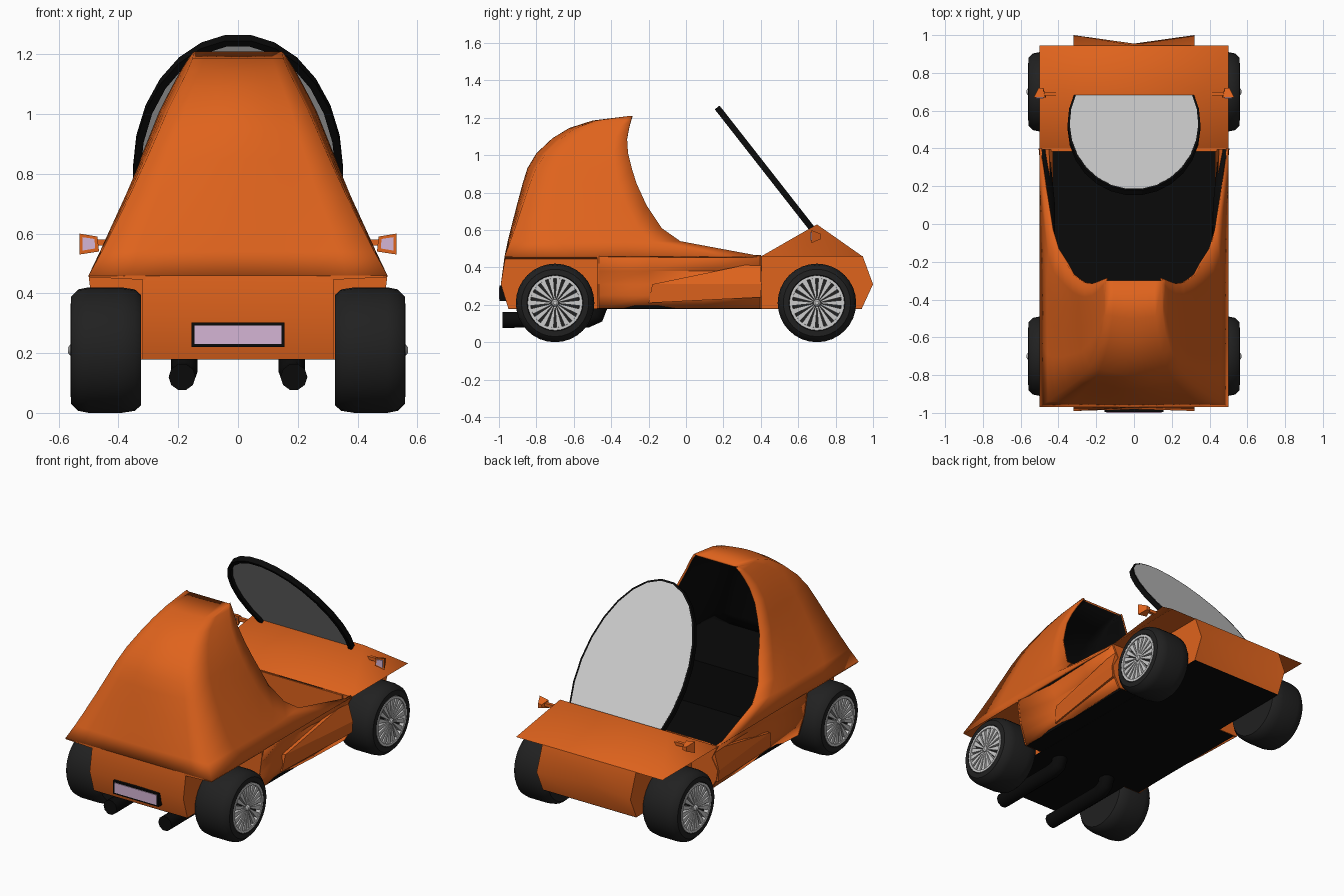
import bpy, bmesh, math
from mathutils import Vector

if "Cube" in bpy.data.objects:
    bpy.data.objects.remove(bpy.data.objects["Cube"])


def mat(name, r, g, b):
    m = bpy.data.materials.new(name)
    m.diffuse_color = (r, g, b, 1)
    m.use_nodes = True
    m.node_tree.nodes["Principled BSDF"].inputs["Base Color"].default_value = m.diffuse_color
    return m


ORANGE = mat("orange_paint", 0.74, 0.125, 0.012)
BLACK = mat("black_trim", 0.003, 0.003, 0.003)
RUBBER = mat("rubber", 0.015, 0.015, 0.015)
PINK = mat("pale_pink", 0.66, 0.46, 0.66)
GLASS = mat("grey_glass", 0.55, 0.55, 0.55)
BOX_FACES = [(0, 1, 2, 3), (4, 5, 6, 7), (0, 1, 5, 4), (1, 2, 6, 5), (2, 3, 7, 6), (3, 0, 4, 7)]


def mesh(name, verts, faces, *mats, smooth=None, recalc=True):
    me = bpy.data.meshes.new(name)
    me.from_pydata([tuple(v) for v in verts], [], faces)
    if recalc:
        bm = bmesh.new()
        bm.from_mesh(me)
        bmesh.ops.remove_doubles(bm, verts=bm.verts, dist=1e-5)
        bmesh.ops.recalc_face_normals(bm, faces=bm.faces)
        bm.to_mesh(me)
        bm.free()
    for m in mats:
        me.materials.append(m)
    ob = bpy.data.objects.new(name, me)
    bpy.context.collection.objects.link(ob)
    if smooth:
        bpy.ops.object.select_all(action='DESELECT')
        ob.select_set(True)
        bpy.context.view_layer.objects.active = ob
        bpy.ops.object.shade_smooth_by_angle(angle=math.radians(smooth))
    return ob


def grid_faces(rows, cols):
    return [(j * cols + i, j * cols + i + 1, (j + 1) * cols + i + 1, (j + 1) * cols + i)
            for j in range(rows - 1) for i in range(cols - 1)]


def shell(name, rows, smooth):
    """Painted skin with a black lining."""
    ob = mesh(name, [p for r in rows for p in r], grid_faces(len(rows), len(rows[0])),
              ORANGE, BLACK, smooth=smooth, recalc=False)
    s = ob.modifiers.new("lining", 'SOLIDIFY')
    s.thickness, s.offset, s.material_offset = 0.012, -1, 1
    return ob


def prism(name, poly, a, b, m, axis=0):
    """Extrude a 2D outline along an axis between a and b."""
    n = len(poly)
    verts = []
    for d in (a, b):
        for p in poly:
            q = list(p)
            q.insert(axis, d)
            verts.append(q)
    faces = [tuple(range(n)), tuple(range(n, 2 * n))]
    faces += [(i, (i + 1) % n, n + (i + 1) % n, n + i) for i in range(n)]
    return mesh(name, verts, faces, m)


def box(name, x0, x1, y0, y1, z0, z1, m):
    return prism(name, [(y0, z0), (y1, z0), (y1, z1), (y0, z1)], x0, x1, m)


def lathe(name, profile, c, side, m, steps=32):
    """Revolve (x, radius) points around the axle."""
    rows = [[(side * x, c[0] + r * math.cos(k * math.tau / steps), c[1] + r * math.sin(k * math.tau / steps))
             for k in range(steps + 1)] for x, r in profile]
    return mesh(name, [p for r in rows for p in r], grid_faces(len(rows), steps + 1), *([m] if m else []), smooth=35)


# rear hood: plan sections (z, back y, opening y, half width, squareness)
levels = [(.46, -.97, .40, .50, 1), (.54, -.953, -.03, .463, .95), (.61, -.936, -.13, .432, .91),
          (.73, -.905, -.21, .378, .85), (.85, -.873, -.265, .327, .78), (.93, -.848, -.29, .295, .72),
          (1.01, -.80, -.31, .263, .65), (1.09, -.715, -.315, .222, .6), (1.145, -.625, -.305, .192, .6),
          (1.185, -.50, -.295, .167, .7), (1.21, -.30, -.287, .148, 1)]
rows = []
for z, yb, yf, w, k in levels:
    row = []
    for i in range(-10, 11):
        t = math.radians(9 * i)
        s, c = math.sin(t), math.cos(t)
        f = 1 - k + k / max(abs(s), abs(c))
        tuck = {10: .94, 9: .98}.get(abs(i), 1) if .5 < z < .8 else 1
        row.append((w * s * f * tuck, yf + (yb - yf) * c * f, z))
    rows.append(row)
shell("rear_hood", rows, 80)

# flanks between the wheels, with a scooped side intake
ys = (-.47, -.2, .1, .4)
flank = [(.18, (.44, .42, .44, .45)), (.25, (.46, .44, .47, .49)), (.31, (.48, .42, .47, .50)),
         (.38, (.49, .43, .43, .46)), (.46, (.50, .47, .48, .50))]
for side, tag in ((1, "right"), (-1, "left")):
    shell("flank_" + tag, [[(side * x, y, z) for y, x in list(zip(ys, xs))[::side]] for z, xs in flank], 40)
    for y, end in ((-.47, "rear"), (.4, "front")):
        idx = 0 if y < 0 else 3
        outline = [(side * .3, .18)] + [(side * xs[idx], z) for z, xs in flank] + [(side * .3, .46)]
        prism(f"{end}_wheel_wall_{tag}", outline, y - .005, y + .005, ORANGE, axis=1)
    # side blade
    blade = [(.41, -.2, .21), (.43, -.18, .31), (.45, .4, .43), (.47, .4, .24),
             (.44, -.2, .21), (.45, -.18, .31), (.47, .4, .43), (.5, .4, .24), (.505, .4, .31), (.43, .4, .31)]
    mesh("side_blade_" + tag, [(side * x, y, z) for x, y, z in blade],
         [(0, 1, 2, 9, 3), (4, 5, 8, 7), (5, 6, 8), (0, 4, 7, 3), (0, 1, 5, 4), (1, 2, 6, 5), (3, 7, 8, 6, 2, 9)], ORANGE)
    # fender roof over the rear wheel
    prism("rear_fender_" + tag, [(side * x, z) for x, z in ((.31, .459), (.5, .459), (.498, .454), (.31, .445))],
          -.968, -.47, ORANGE, axis=1)

# tail and nose blocks between the wheels
ends = {"tail": ([(.18, -.95, -.95), (.31, -.99, -.98), (.46, -.965, -.97)], -.47),
        "nose": ([(.18, .94, .94), (.31, 1.0, .955), (.46, .945, .945)], .40)}
for name, (prof, inner) in ends.items():
    rows = [[(-.32, inner, z), (-.32, ye, z), (0, yc, z), (.32, ye, z), (.32, inner, z)] for z, ye, yc in prof]
    mesh(name, [p for r in rows for p in r], grid_faces(3, 5), ORANGE, smooth=60)

# front cowl
cowl = [(-.5, .4, .458), (.5, .4, .458), (.5, .945, .458), (-.5, .945, .458), (-.37, .7, .63), (.37, .7, .63)]
mesh("front_cowl", cowl, [(0, 1, 2, 3), (0, 1, 5, 4), (3, 2, 5, 4), (1, 2, 5), (0, 3, 4)], ORANGE, smooth=75)
box("bulkhead", -.44, .44, .385, .395, .19, .458, ORANGE)

# floor and black cabin trim
box("floor_pan", -.318, .318, -.95, .94, .178, .195, BLACK)
box("cabin_floor", -.43, .43, -.47, .4, .179, .196, BLACK)
box("cabin_back_wall", -.43, .43, -.46, -.45, .19, .462, BLACK)
box("rear_deck", -.485, .485, -.955, -.45, .459, .466, BLACK)

# windscreen: truncated ellipse leaning back
base, up, nrm = Vector((0, .675, .605)), Vector((0, -.616, .787)), Vector((0, .787, .616))
N = 17
angs = [math.radians(-26 + 232 * i / N) for i in range(N + 1)]


def ring(d, off):
    return [base + Vector(((.352 - d) * math.cos(a), 0, 0)) + up * max(0, .25 + (.58 - d) * math.sin(a)) + nrm * off
            for a in angs]


loops = [ring(0, .016), ring(0, -.016), ring(.025, -.016), ring(.025, .016), ring(0, .016)]
mesh("windscreen_frame", [p for l in loops for p in l],
     grid_faces(5, N + 1) + [tuple(j * (N + 1) + e for j in range(4)) for e in (0, N)], BLACK)
mesh("windscreen_glass", ring(.012, .017) + ring(.012, .004),
     [tuple(range(N + 1)), tuple(range(N + 1, 2 * N + 2))] +
     [(i, (i + 1) % (N + 1), N + 1 + (i + 1) % (N + 1), N + 1 + i) for i in range(N + 1)], GLASS)

# wheels
tyre = [(.325, 0), (.325, .185), (.345, .203), (.39, .21), (.50, .21), (.535, .203),
        (.558, .18), (.56, .15), (.535, .145), (.525, 0)]
rim = [(.53, .146), (.561, .147), (.561, .132), (.53, .13)]
hub = [(.53, .02), (.562, .018), (.568, .01), (.568, 0)]
for side, st in ((1, "right"), (-1, "left")):
    for y, yt in ((-.7, "rear"), (.7, "front")):
        c, tag = (y, .21), f"_{yt}_{st}"
        lathe("tyre" + tag, tyre, c, side, RUBBER)
        lathe("rim" + tag, rim + rim[:1], c, side, None)
        lathe("hub" + tag, hub, c, side, None, 16)
        V, F = [], []
        for k in range(18):
            a = k * math.tau / 18
            ra, ta = (math.cos(a), math.sin(a)), (-math.sin(a), math.cos(a))
            b = len(V)
            for r, h in ((.02, .003), (.135, .015)):
                for x, s in ((.535, -h), (.535, h), (.556, h), (.556, -h)):
                    V.append((side * x, y + ra[0] * r + ta[0] * s, .21 + ra[1] * r + ta[1] * s))
            F += [tuple(b + i for i in f) for f in BOX_FACES]
        mesh("spokes" + tag, V, F)

    # wing mirror: tapered shell, stalk and glass
    sq = [(.465, .54), (.53, .53), (.53, .60), (.47, .59)]
    verts = [(side * x, .67, z) for x, z in sq]
    verts += [(side * (.49 + (x - .49) * .4), .72, .565 + (z - .565) * .4) for x, z in sq]
    mesh("mirror_shell_" + st, verts, BOX_FACES, ORANGE)
    prism("mirror_glass_" + st, [(side * x, z) for x, z in ((.478, .55), (.52, .543), (.52, .588), (.48, .582))],
          .665, .672, PINK, axis=1)
    box("mirror_stalk_" + st, side * .41, side * .48, .68, .70, .56, .58, ORANGE)

    # exhaust pipe rising into the floor
    cu = bpy.data.curves.new("exhaust_" + st, 'CURVE')
    cu.dimensions, cu.bevel_depth, cu.bevel_resolution, cu.use_fill_caps = '3D', .045, 3, True
    sp = cu.splines.new('POLY')
    path = [(.187, -.98, .12), (.187, -.53, .12), (.18, -.48, .14), (.18, -.46, .2)]
    sp.points.add(len(path) - 1)
    for p, (x, y, z) in zip(sp.points, path):
        p.co = (side * x, y, z, 1)
    cu.materials.append(BLACK)
    bpy.context.collection.objects.link(bpy.data.objects.new("exhaust_" + st, cu))

# number plate
box("plate_frame", -.155, .155, -.996, -.95, .22, .302, BLACK)
box("plate", -.145, .145, -1.0, -.99, .23, .292, PINK)
